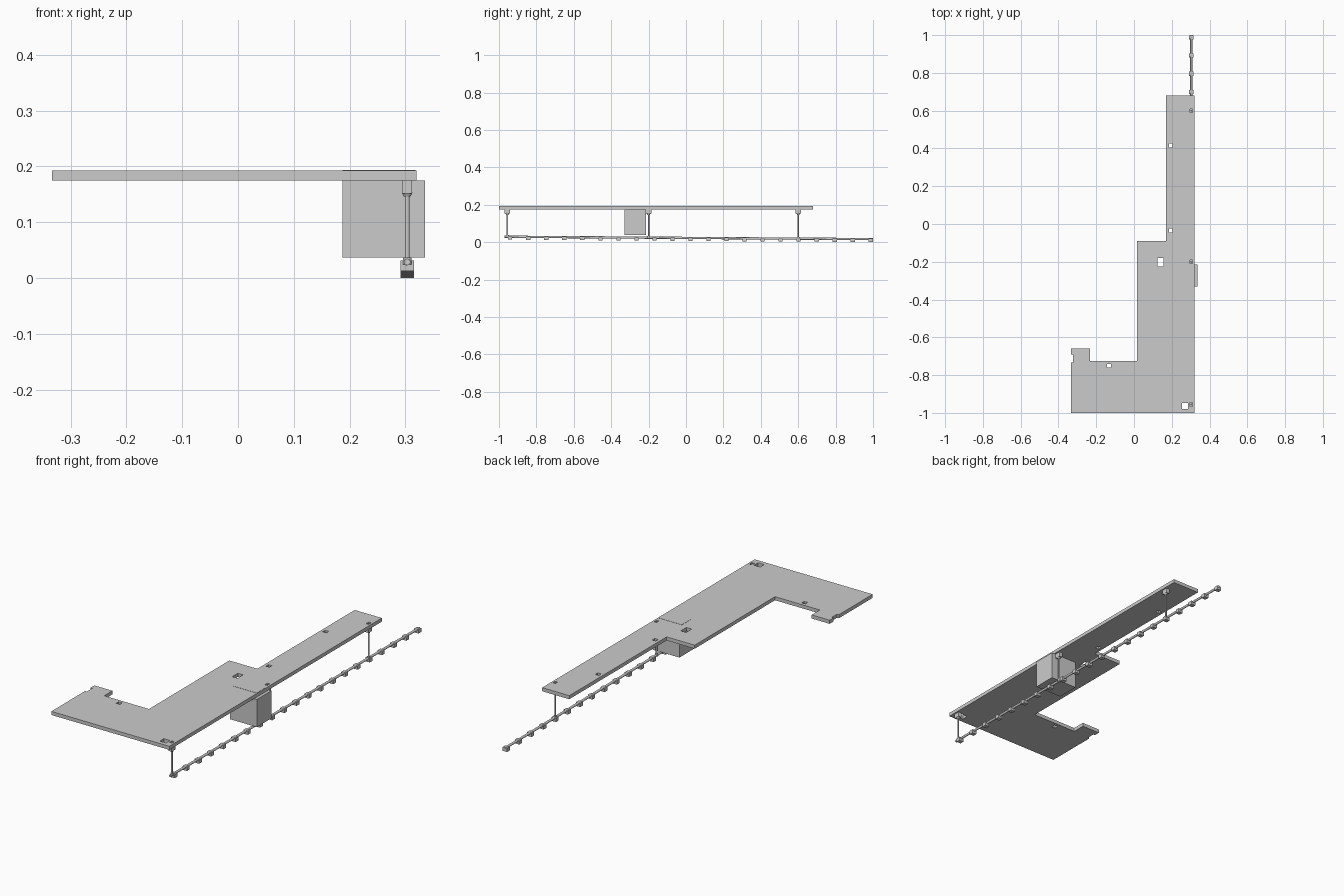
import bpy
import bmesh
from mathutils import Matrix, Vector

if "Cube" in bpy.data.objects:
    bpy.data.objects.remove(bpy.data.objects["Cube"], do_unlink=True)

grey = bpy.data.materials.new("light grey")
grey.use_nodes = True
grey.diffuse_color = (0.6, 0.6, 0.6, 1)
grey.node_tree.nodes["Principled BSDF"].inputs["Base Color"].default_value = (0.6, 0.6, 0.6, 1)


def finish(name, bm):
    bmesh.ops.recalc_face_normals(bm, faces=bm.faces)
    mesh = bpy.data.meshes.new(name)
    bm.to_mesh(mesh)
    bm.free()
    mesh.materials.append(grey)
    obj = bpy.data.objects.new(name, mesh)
    bpy.context.collection.objects.link(obj)
    return obj


def add_box(bm, low, high):
    low, high = Vector(low), Vector(high)
    size = Matrix.Diagonal((*(high - low), 1))
    bmesh.ops.create_cube(bm, size=1, matrix=Matrix.Translation((low + high) / 2) @ size)


def add_rod(bm, start, end, r1, r2=None, sides=12):
    start, end = Vector(start), Vector(end)
    axis = end - start
    turn = axis.to_track_quat("Z", "Y").to_matrix().to_4x4()
    bmesh.ops.create_cone(bm, cap_ends=True, segments=sides, radius1=r1,
                          radius2=r1 if r2 is None else r2, depth=axis.length,
                          matrix=Matrix.Translation((start + end) / 2) @ turn)


BOTTOM, TOP = 0.175, 0.193
RAIL_X = 0.303
POSTS = (-0.955, -0.2, 0.6)

# Stepped floor slab, extruded from its plan outline
outline = [(-0.333, -1), (0.32, -1), (0.32, 0.68), (0.17, 0.68), (0.17, -0.09),
           (0.015, -0.09), (0.015, -0.725), (-0.233, -0.725), (-0.233, -0.66),
           (-0.333, -0.66), (-0.333, -0.69), (-0.323, -0.69), (-0.323, -0.733),
           (-0.333, -0.733)]
bm = bmesh.new()
face = bm.faces.new([bm.verts.new((x, y, BOTTOM)) for x, y in outline])
grown = bmesh.ops.extrude_face_region(bm, geom=[face])
bmesh.ops.translate(bm, vec=(0, 0, TOP - BOTTOM),
                    verts=[v for v in grown["geom"] if isinstance(v, bmesh.types.BMVert)])
slab = finish("floor_slab", bm)

# Service openings and post openings through the slab
openings = [(0.195, 0.415, 0.02, 0.02), (0.195, -0.035, 0.02, 0.02),
            (0.14, -0.202, 0.03, 0.045), (-0.132, -0.75, 0.02, 0.02),
            (0.27, -0.963, 0.034, 0.032)]
openings += [(RAIL_X, y, 0.014, 0.02) for y in POSTS]
bm = bmesh.new()
for x, y, w, d in openings:
    add_box(bm, (x - w / 2, y - d / 2, 0.15), (x + w / 2, y + d / 2, 0.22))
cutter = finish("opening_cutter", bm)
cutter.hide_render = True
cut = slab.modifiers.new("openings", "BOOLEAN")
cut.operation = "DIFFERENCE"
cut.solver = "EXACT"
cut.object = cutter
bpy.context.view_layer.objects.active = slab
bpy.ops.object.modifier_apply(modifier=cut.name)
bpy.data.objects.remove(cutter, do_unlink=True)

# Shaft box hung under the slab, with its flush access panel
bm = bmesh.new()
add_box(bm, (0.187, -0.33, 0.037), (0.335, -0.215, BOTTOM))
finish("shaft_box", bm)
bm = bmesh.new()
add_box(bm, (0.187, -0.306, TOP - 0.002), (0.318, -0.234, TOP + 0.001))
finish("access_panel", bm)


# Sloping rail and its evenly spaced blocks
def rail_z(y):
    return 0.029 - 0.0065 * (y + 0.97)


bm = bmesh.new()
add_rod(bm, (RAIL_X, -0.97, rail_z(-0.97)), (RAIL_X, 1, rail_z(1)), 0.006)
finish("rail", bm)

bm = bmesh.new()
for i in range(21):
    y = -0.94 + i * 0.0964
    z = rail_z(y)
    add_box(bm, (RAIL_X - 0.012, y - 0.011, z - 0.016), (RAIL_X + 0.012, y + 0.011, z + 0.003))
finish("rail_blocks", bm)

# Posts between rail and slab: rod, foot collar and tapered head
bm = bmesh.new()
for y in POSTS:
    z = rail_z(y)
    add_rod(bm, (RAIL_X, y, z), (RAIL_X, y, TOP - 0.002), 0.004)
    add_rod(bm, (RAIL_X, y, z - 0.004), (RAIL_X, y, z + 0.008), 0.0075)
    add_rod(bm, (RAIL_X, y, 0.146), (RAIL_X, y, 0.153), 0.006, 0.0095)
    add_box(bm, (RAIL_X - 0.009, y - 0.015, 0.152), (RAIL_X + 0.009, y + 0.015, BOTTOM))
finish("support_posts", bm)
